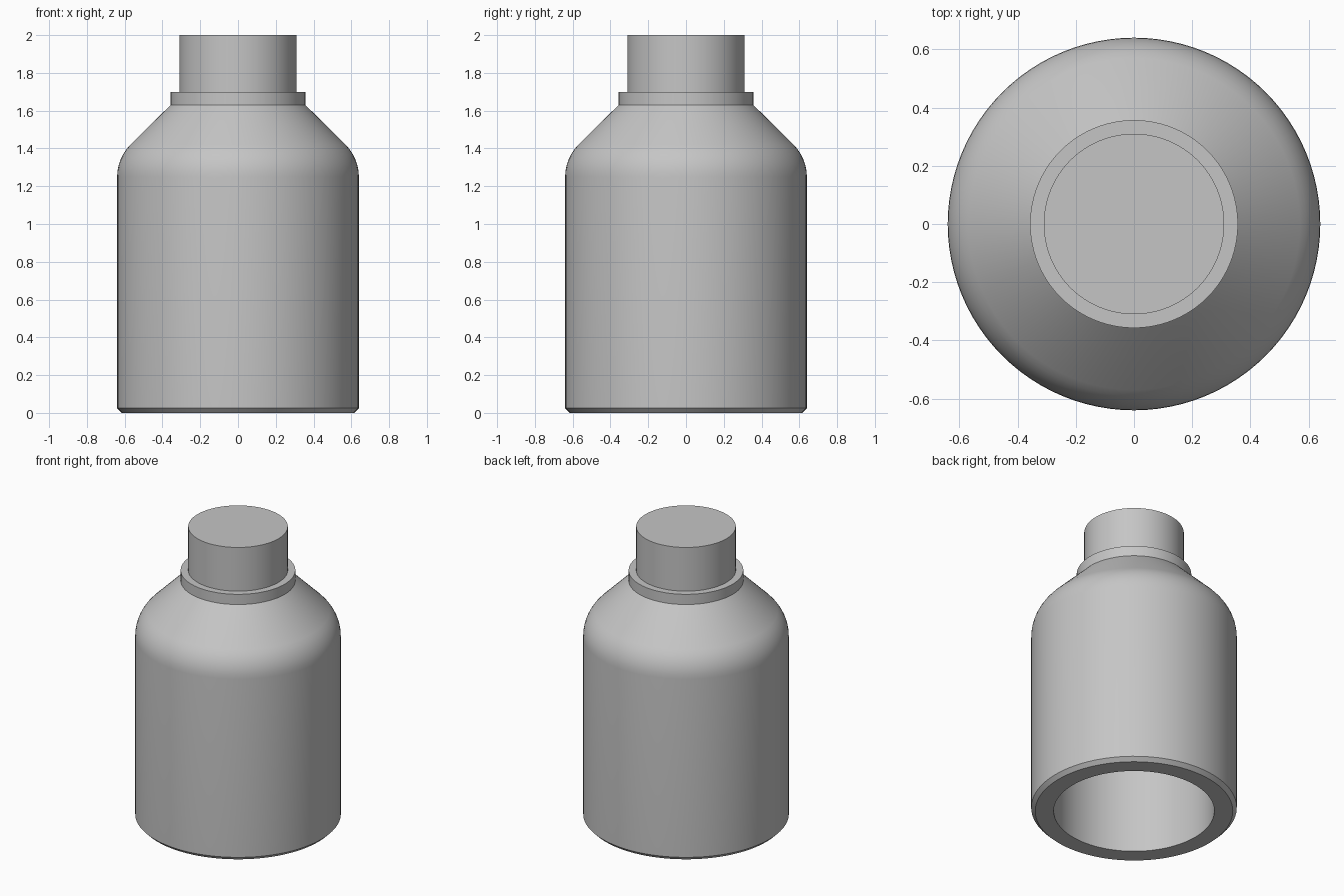
import bpy, bmesh, math

if "Cube" in bpy.data.objects:
    bpy.data.objects.remove(bpy.data.objects["Cube"])

SEGMENTS = 96

grey = bpy.data.materials.new("light grey")
grey.diffuse_color = (0.56, 0.56, 0.56, 1)
grey.use_nodes = True
grey.node_tree.nodes["Principled BSDF"].inputs["Base Color"].default_value = grey.diffuse_color


def lathe(name, profile):
    """Spin an (r, z) profile around z; both ends lie on the axis."""
    bm = bmesh.new()
    rings = []
    for r, z in profile:
        n = 1 if r == 0 else SEGMENTS
        rings.append([bm.verts.new((r * math.cos(2 * math.pi * i / n),
                                    r * math.sin(2 * math.pi * i / n), z)) for i in range(n)])
    for a, b in zip(rings, rings[1:]):
        for i in range(SEGMENTS):
            j = (i + 1) % SEGMENTS
            if len(a) == 1:
                bm.faces.new((a[0], b[j], b[i]))
            elif len(b) == 1:
                bm.faces.new((a[i], a[j], b[0]))
            else:
                bm.faces.new((a[i], a[j], b[j], b[i]))
    bmesh.ops.recalc_face_normals(bm, faces=bm.faces)
    mesh = bpy.data.meshes.new(name)
    bm.to_mesh(mesh)
    bm.free()
    mesh.materials.append(grey)
    obj = bpy.data.objects.new(name, mesh)
    bpy.context.collection.objects.link(obj)
    bpy.ops.object.select_all(action='DESELECT')
    obj.select_set(True)
    bpy.context.view_layer.objects.active = obj
    bpy.ops.object.shade_smooth_by_angle(angle=math.radians(30))
    return obj


# Rounded transition from the straight wall to the 45 degree shoulder
R = 0.24
fillet = [(0.64 - R + R * math.cos(math.radians(a)), 1.25 + R * math.sin(math.radians(a)))
          for a in (0, 7.5, 15, 22.5, 30, 37.5, 45)]

# Hollow interior, chamfered foot, wall, shoulder, collar and solid neck
profile = ([(0, 1.52), (0.27, 1.52), (0.5, 1.29), (0.5, 0), (0.615, 0), (0.64, 0.025)]
           + fillet
           + [(0.357, 1.63), (0.357, 1.70), (0.31, 1.70), (0.31, 2.0), (0, 2.0)])
lathe("bottle_body", profile)
